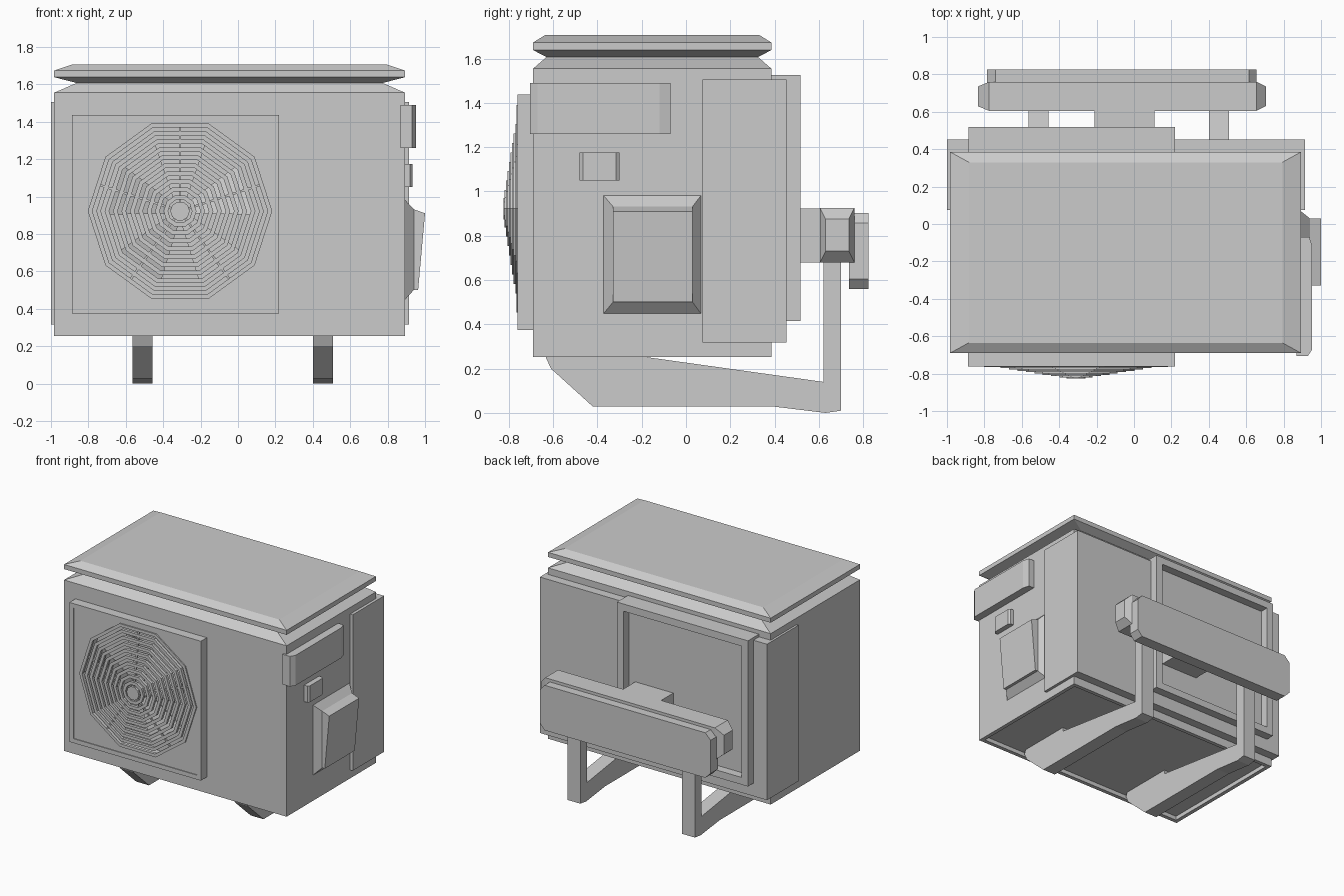
import bpy, bmesh, math
from mathutils import Vector

if "Cube" in bpy.data.objects:
    bpy.data.objects.remove(bpy.data.objects["Cube"])


def mesh(name, verts, faces):
    me = bpy.data.meshes.new(name)
    me.from_pydata([tuple(v) for v in verts], [], faces)
    bm = bmesh.new()
    bm.from_mesh(me)
    bmesh.ops.recalc_face_normals(bm, faces=bm.faces)
    bm.to_mesh(me)
    bm.free()
    ob = bpy.data.objects.new(name, me)
    bpy.context.collection.objects.link(ob)
    return ob


def loft(name, loops, closed=False):
    """Skin a list of equal-length vertex loops; cap the ends unless closed."""
    n, m = len(loops[0]), len(loops)
    faces = [(i * n + j, i * n + (j + 1) % n, (i + 1) % m * n + (j + 1) % n, (i + 1) % m * n + j)
             for i in range(m if closed else m - 1) for j in range(n)]
    if not closed:
        faces += [tuple(range(n)), tuple(range((m - 1) * n, m * n))]
    return mesh(name, [v for l in loops for v in l], faces)


def box(name, x, y, z):
    rect = [(x[0], y[0]), (x[1], y[0]), (x[1], y[1]), (x[0], y[1])]
    return loft(name, [[(a, b, h) for a, b in rect] for h in z])


def frame(name, x, z, border, y0, y1):
    """Rectangular frame in the xz plane."""
    def rect(d, y):
        return [(x[0] + d, y, z[0] + d), (x[1] - d, y, z[0] + d),
                (x[1] - d, y, z[1] - d), (x[0] + d, y, z[1] - d)]
    return loft(name, [rect(0, y0), rect(0, y1), rect(border, y1), rect(border, y0)], True)


CX, CZ = -0.31, 0.922


def decagon(r, y):
    return [(CX + r * math.cos(i * math.pi / 5), y, CZ + r * math.sin(i * math.pi / 5))
            for i in range(10)]


# Casing with recessed underside, pinched neck and overhanging lid
def ring_at(dx, dy, z):
    return [(-0.983 + dx, -0.69 + dy, z), (0.893 - dx, -0.69 + dy, z),
            (0.893 - dx, 0.385 - dy, z), (-0.983 + dx, 0.385 - dy, z)]


loft("casing", [ring_at(0.03, 0.03, 0.285), ring_at(0.03, 0.03, 0.253),
                ring_at(0, 0, 0.253), ring_at(0, 0, 1.555), ring_at(0.12, 0.06, 1.607),
                ring_at(0, 0, 1.638), ring_at(0, 0, 1.673), ring_at(0.1, 0.055, 1.707)])

# Rear wrap-around cover and framed rear grille
box("rear_cover", (-1.0, 0.915), (0.075, 0.453), (0.317, 1.505))
frame("rear_frame", (-0.885, 0.22), (0.415, 1.525), 0.055, 0.38, 0.518)

# Front fan panel with rim and round opening
panel = box("fan_panel", (-0.86, 0.195), (-0.756, -0.685), (0.4, 1.41))
frame("fan_panel_rim", (-0.887, 0.22), (0.375, 1.437), 0.033, -0.762, -0.685)
well = loft("fan_well_cutter", [decagon(0.475, -0.9), decagon(0.475, -0.6)])
well.hide_render = True
well.hide_viewport = True
mod = panel.modifiers.new("opening", 'BOOLEAN')
mod.operation, mod.object, mod.solver = 'DIFFERENCE', well, 'EXACT'


# Domed guard: concentric ten-sided rings
def dome(r):
    return -0.825 + 0.06 * min(1, max(0, (r - 0.06) / 0.38))


RINGS = 10
for i in range(RINGS):
    r = 0.493 - i * 0.045
    y = dome(r)
    loft("guard_ring", [decagon(r, y), decagon(r - 0.024, y),
                        decagon(r - 0.024, y + 0.022), decagon(r, y + 0.022)], True)
loft("guard_hub", [decagon(0.052, -0.825), decagon(0.052, -0.80)])

# Guard spokes and fan blades
for i in range(5):
    a = math.radians(90 + 72 * i)
    rad = Vector((math.cos(a), 0, math.sin(a)))
    tan = Vector((-math.sin(a), 0, math.cos(a)))
    c = Vector((CX, 0, CZ))

    def section(r, w, y, t, tilt=0.0):
        p = c + rad * r
        return [p + tan * s * w + Vector((0, y + d + s * tilt, 0))
                for s, d in ((-1, 0), (1, 0), (1, t), (-1, t))]

    loft("guard_spoke", [section(r, 0.006, dome(r) + 0.012, 0.012) for r in (0.03, 0.17, 0.33, 0.46)])
    loft("fan_blade", [section(0.05, 0.03, -0.73, 0.008, 0.015),
                       section(0.37, 0.14, -0.73, 0.008, 0.025)])
loft("fan_hub", [decagon(0.07, -0.75), decagon(0.07, -0.68)])

# Right side: cable cover, small latch, service valve cover
bar = [(0.87, -0.705), (0.93, -0.705), (0.953, -0.67), (0.953, -0.12), (0.938, -0.07), (0.87, -0.07)]
loft("cable_cover", [[(x, y, z) for x, y in bar] for z in (1.26, 1.49)])
latch = [(0.88, -0.48), (0.92, -0.48), (0.932, -0.465), (0.932, -0.315), (0.92, -0.3), (0.88, -0.3)]
loft("side_latch", [[(x, y, z) for x, y in latch] for z in (1.05, 1.175)])


def side_rect(y0, y1, z0, z1, x0, x1):
    return [(x0, y0, z0), (x0, y1, z0), (x1, y1, z1), (x1, y0, z1)]


loft("valve_cover", [side_rect(-0.375, 0.07, 0.445, 0.985, 0.88, 0.88),
                     side_rect(-0.375, 0.07, 0.445, 0.985, 0.89, 0.89),
                     side_rect(-0.33, 0.03, 0.5, 0.932, 0.94, 0.94),
                     side_rect(-0.33, 0.03, 0.5, 0.91, 0.963, 1.0)])

# Two wall bracket legs
leg = [(0.62, 0.14), (-0.2, 0.255), (-0.2, 0.29), (-0.62, 0.29), (-0.635, 0.255), (-0.61, 0.2),
       (-0.42, 0.028), (0.4, 0.028), (0.63, 0.0), (0.70, 0.01), (0.70, 0.72), (0.62, 0.72)]
for x in (-0.51, 0.455):
    loft("bracket_leg", [[(x + s * 0.054, y, z) for y, z in leg] for s in (-1, 1)])


# Rear cross beam with chamfered ends, backing plate and connector
def beam_section(x, d):
    return [(x, 0.605 + d / 2, 0.68 + d), (x, 0.76 - d / 2, 0.68 + d),
            (x, 0.76 - d / 2, 0.925 - d), (x, 0.605 + d / 2, 0.925 - d)]


loft("cross_beam", [beam_section(-0.835, 0.05), beam_section(-0.775, 0),
                    beam_section(0.655, 0), beam_section(0.705, 0.05)])


def plate_section(x, d):
    return [(x, 0.735, 0.56 + d), (x, 0.735, 0.903 - d), (x, 0.825, 0.903 - d),
            (x, 0.825, 0.56 + d)]


loft("beam_plate", [plate_section(-0.785, 0.045), plate_section(-0.74, 0),
                    plate_section(0.615, 0), plate_section(0.655, 0.045)])
box("beam_connector", (-0.21, 0.11), (0.44, 0.63), (0.68, 0.922))
